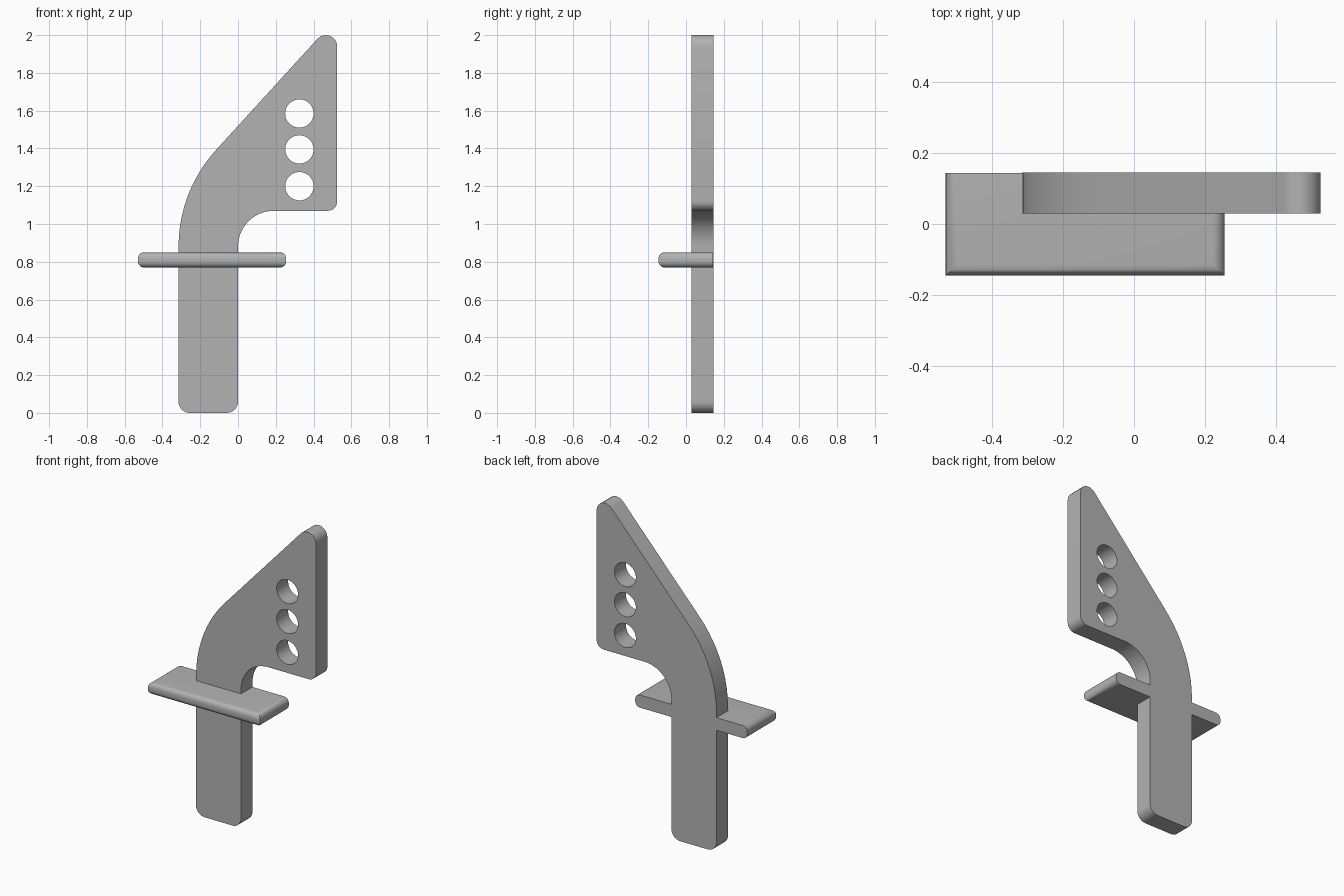
import bpy
import bmesh
from math import cos, sin, radians, pi

if "Cube" in bpy.data.objects:
    bpy.data.objects.remove(bpy.data.objects["Cube"], do_unlink=True)

grey = bpy.data.materials.new("plain_grey")
grey.use_nodes = True
colour = (0.45, 0.45, 0.45, 1)
grey.diffuse_color = colour
grey.node_tree.nodes["Principled BSDF"].inputs["Base Color"].default_value = colour


def arc(cx, cz, radius, start, end, steps=8):
    """Points along an arc, angles in degrees."""
    angles = [radians(start + (end - start) * i / steps) for i in range(steps + 1)]
    return [(cx + radius * cos(a), cz + radius * sin(a)) for a in angles]


def smooth(obj):
    bpy.ops.object.select_all(action='DESELECT')
    obj.select_set(True)
    bpy.context.view_layer.objects.active = obj
    bpy.ops.object.shade_smooth_by_angle(angle=radians(35))


# Bent plate: rounded outline with three round holes
outline = (
    arc(-0.06, 0.06, 0.06, 270, 360)            # bottom of the stem
    + arc(0.19, 0.88, 0.19, 180, 90, 14)        # inner bend
    + arc(0.475, 1.12, 0.05, 270, 360)          # lower outer corner
    + arc(0.465, 1.94, 0.06, 0, 137)            # upper tip
    + arc(0.445, 0.88, 0.76, 137, 180, 10)      # outer bend
    + arc(-0.255, 0.06, 0.06, 180, 270)         # bottom of the stem
)
holes = [arc(0.325, z, 0.075, 0, 352.5, 47) for z in (1.2, 1.395, 1.585)]

curve = bpy.data.curves.new("plate_outline", 'CURVE')
curve.dimensions = '2D'
curve.fill_mode = 'BOTH'
curve.extrude = 0.0575
for loop in [outline] + holes:
    spline = curve.splines.new('POLY')
    spline.points.add(len(loop) - 1)
    for point, (x, z) in zip(spline.points, loop):
        point.co = (x, z, 0, 1)
    spline.use_cyclic_u = True
plate = bpy.data.objects.new("bent_plate", curve)
plate.location.y = 0.0875
plate.rotation_euler.x = pi / 2
bpy.context.collection.objects.link(plate)
bpy.ops.object.select_all(action='DESELECT')
plate.select_set(True)
bpy.context.view_layer.objects.active = plate
bpy.ops.object.convert(target='MESH')
plate = bpy.context.object

bm = bmesh.new()
bm.from_mesh(plate.data)
bmesh.ops.remove_doubles(bm, verts=bm.verts, dist=0.0001)
bmesh.ops.recalc_face_normals(bm, faces=bm.faces)
bm.to_mesh(plate.data)
bm.free()
plate.data.materials.clear()
plate.data.materials.append(grey)
smooth(plate)

# Cross shelf: slab rounded along its front and ends, square at the back
bm = bmesh.new()
bmesh.ops.create_cube(bm, size=1)
bmesh.ops.scale(bm, vec=(0.785, 0.2895, 0.08), verts=bm.verts)
bmesh.ops.translate(bm, vec=(-0.1375, -0.0005, 0.81), verts=bm.verts)
rounded = [e for e in bm.edges
           if abs(e.verts[0].co.z - e.verts[1].co.z) < 0.001
           and min(v.co.y for v in e.verts) < 0]
bmesh.ops.bevel(bm, geom=rounded, offset=0.032, segments=6, profile=0.5,
                affect='EDGES')
mesh = bpy.data.meshes.new("cross_shelf")
bm.to_mesh(mesh)
bm.free()
mesh.materials.append(grey)
shelf = bpy.data.objects.new("cross_shelf", mesh)
bpy.context.collection.objects.link(shelf)
smooth(shelf)
